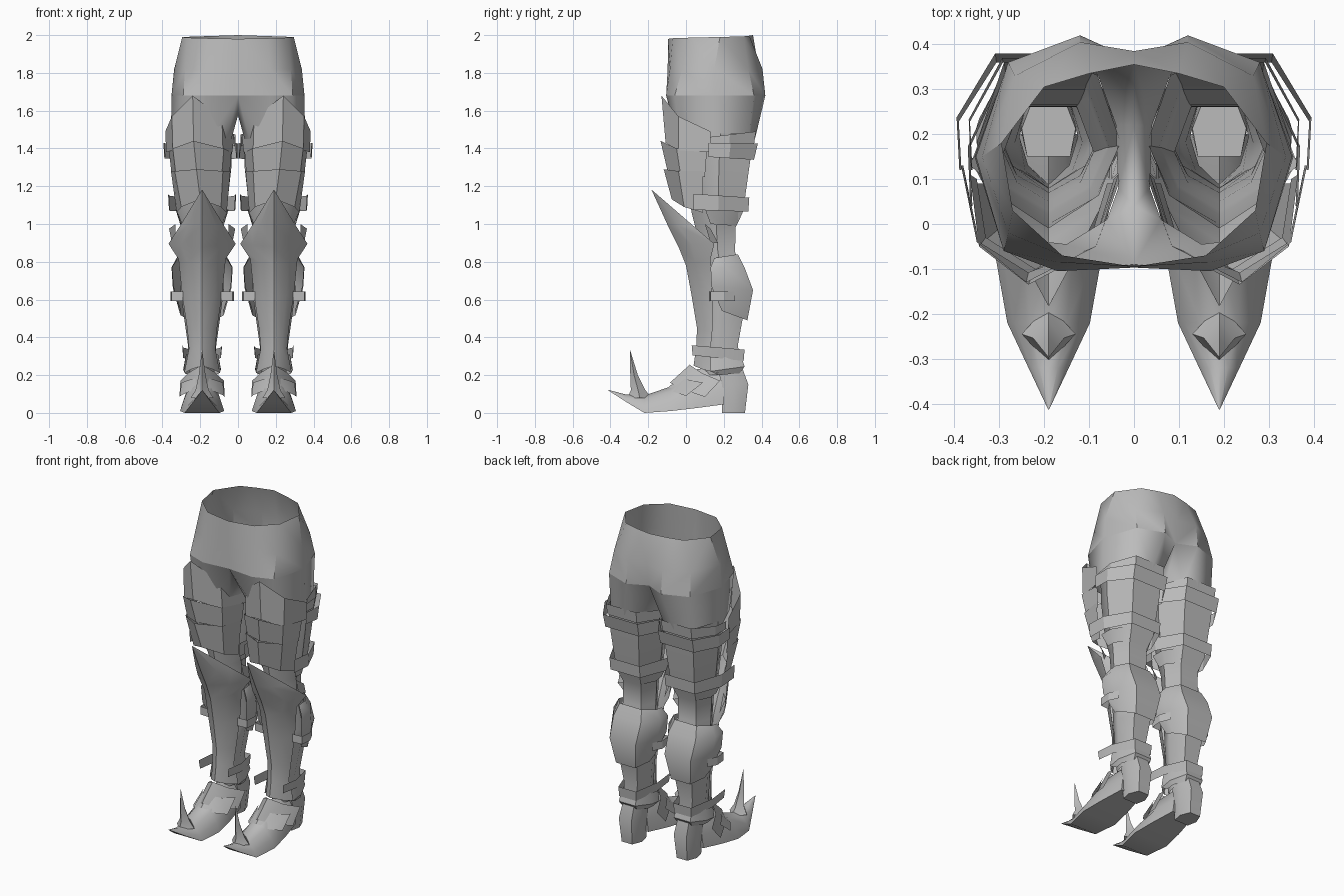
import bpy, bmesh, math

steel = bpy.data.materials.new("grey_steel")
steel.diffuse_color = (0.5, 0.5, 0.5, 1)
CX = 0.19  # centre line of one leg


def loft(name, rows, closed=False, cap_start=False, cap_end=False, angle=40):
    """Skin rows of points into a surface and mirror it to the other leg."""
    bm = bmesh.new()
    vs = [[bm.verts.new(p) for p in r] for r in rows]
    n = len(rows[0])
    for a, b in zip(vs, vs[1:]):
        for i in range(n if closed else n - 1):
            j = (i + 1) % n
            bm.faces.new((a[i], a[j], b[j], b[i]))
    if cap_start:
        bm.faces.new(vs[0])
    if cap_end:
        bm.faces.new(vs[-1])
    bmesh.ops.remove_doubles(bm, verts=bm.verts, dist=0.0005)
    bmesh.ops.recalc_face_normals(bm, faces=bm.faces)
    me = bpy.data.meshes.new(name)
    bm.to_mesh(me)
    bm.free()
    me.materials.append(steel)
    ob = bpy.data.objects.new(name, me)
    bpy.context.collection.objects.link(ob)
    bpy.ops.object.select_all(action='DESELECT')
    ob.select_set(True)
    bpy.context.view_layer.objects.active = ob
    bpy.ops.object.shade_smooth_by_angle(angle=math.radians(angle))
    m = ob.modifiers.new("mirror", 'MIRROR')
    m.merge_threshold = 0.001
    return ob


def section(z, w, yf, yb):
    """Leg cross-section: pointed front, flat back."""
    d = yb - yf
    prof = [(0, 0), (.7, .2), (1, .52), (.62, 1), (-.62, 1), (-1, .52), (-.7, .2)]
    return [(CX + a * w, yf + b * d, z) for a, b in prof]


def back_wrap(w, ye, yb, ze, zb):
    """Open row around the back of a leg, from side to side."""
    ym = ye + .45 * (yb - ye)
    zm = ze + .45 * (zb - ze)
    return [(CX + w * .97, ye, ze), (CX + w, ym, zm), (CX + w * .58, yb, zb),
            (CX - w * .58, yb, zb), (CX - w, ym, zm), (CX - w * .97, ye, ze)]


def ridge_row(hw, ze, ye, zr, yr, bulge=.12):
    """Open row over the front with a central ridge."""
    ym, zm = yr + (.5 - bulge) * (ye - yr), (ze + zr) / 2
    return [(CX - hw, ye, ze), (CX - hw * .62, ym, zm), (CX, yr, zr),
            (CX + hw * .62, ym, zm), (CX + hw, ye, ze)]


# Pelvis: half-torso arcs, then the crotch closes each thigh ring
def arc(z, pts, front=0):
    return [(x, y, z + front * (1 - i / 6)) for i, (x, y) in enumerate(pts)]


waist = arc(2.0, [(0, -.095), (.16, -.07), (.27, .03), (.295, .18), (.2, .305), (.1, .335), (0, .355)], -.02)
hips = arc(1.82, [(0, -.097), (.17, -.085), (.28, -.02), (.338, .15), (.265, .33), (.12, .405), (0, .385)])
seat = arc(1.68, [(0, -.09), (.17, -.105), (.29, -.06), (.352, .15), (.28, .36), (.12, .42), (0, .365)])
loft("pelvis", [waist, hips, seat])
crotch = [(0, .22, 1.585), (0, .04, 1.575)]
thigh = [(.06, .01), (.15, -.045), (.28, -.03), (.355, .15), (.29, .33), (.17, .365), (.08, .33), (.04, .22), (.035, .08)]
loft("upper_thigh", [seat + crotch, [(x, y, 1.45) for x, y in thigh]], closed=True, angle=60)

# Leg under the armour
loft("leg", [section(*s) for s in (
    (1.48, .16, -.01, .36), (1.3, .155, 0, .335), (1.12, .135, .02, .31), (1.06, .13, .03, .3),
    (.98, .1, .05, .262), (.85, .1, .07, .26), (.65, .115, .08, .33), (.5, .095, .08, .3),
    (.36, .075, .08, .275), (.2, .065, .09, .29))], closed=True)

# Thigh plates: tall top plate and two overlapping lower ones
loft("thigh_plate_top", [
    [(.02, .13, 1.47), (.085, -.05, 1.56), (.24, -.13, 1.68), (.35, -.04, 1.57), (.385, .13, 1.49)],
    [(.03, .13, 1.38), (.08, -.04, 1.39), (.235, -.108, 1.43), (.345, -.04, 1.39), (.38, .13, 1.38)]])
loft("thigh_plate_middle", [
    [(.035, .11, 1.38), (.075, -.05, 1.4), (.235, -.135, 1.44), (.345, -.05, 1.4), (.365, .11, 1.38)],
    [(.045, .1, 1.25), (.085, -.03, 1.27), (.22, -.1, 1.29), (.33, -.03, 1.27), (.35, .1, 1.25)]])
loft("thigh_plate_lower", [
    [(.04, .09, 1.28), (.08, -.04, 1.28), (.22, -.118, 1.29), (.335, -.04, 1.28), (.355, .09, 1.28)],
    [(.06, .09, 1.06), (.09, -.01, 1.09), (.2, -.075, 1.13), (.3, -.01, 1.09), (.325, .09, 1.06)]])

# Cuff and straps behind the thigh
loft("thigh_cuff", [back_wrap(.178, .12, .37, 1.46, 1.49), back_wrap(.175, .12, .36, 1.41, 1.42)], angle=20)
loft("thigh_strap_upper", [back_wrap(.205, .12, .38, 1.43, 1.425), back_wrap(.2, .12, .36, 1.355, 1.34)], angle=20)
loft("thigh_strap_lower", [back_wrap(.18, .04, .335, 1.16, 1.14), back_wrap(.175, .04, .33, 1.075, 1.065)], angle=20)
loft("knee_cuff", [back_wrap(.14, .1, .3, 1.08, 1.07), back_wrap(.115, .13, .265, 1.0, .99)])

# Greave with pointed knee and flared wings
loft("greave", [ridge_row(*r) for r in (
    (.003, 1.178, -.178, 1.18, -.182), (.12, .985, .045, 1.0, -.1), (.178, .895, .15, .88, -.04),
    (.125, .815, .13, .78, 0), (.105, .62, .14, .62, .03), (.078, .44, .14, .45, .058),
    (.07, .34, .13, .35, .055), (.095, .21, .17, .25, .04))], angle=50)

# Small pointed tabs beside the knee
for side in (-1, 1):
    x = CX + side * .14
    loft("knee_tab", [[(x, .1, 1.0), (x + side * .035, .13, .975)],
                      [(x, .13, .9), (x + side * .02, .17, .9)]])

# Calf shell and its side buckles
loft("calf_guard", [back_wrap(.13, .15, .275, .82, .84), back_wrap(.162, .13, .31, .77, .77),
                    back_wrap(.155, .135, .355, .67, .65), back_wrap(.115, .19, .325, .54, .49)], angle=45)
for side in (-1, 1):
    xs = [(.1, .125), (.162, .13), (.168, .2), (.14, .26)]
    loft("calf_buckle", [[(CX + side * a, y, z) for a, y in xs] for z in (.642, .592)], angle=20)

# Ankle strap and heel guard
loft("ankle_strap", [back_wrap(.105, .03, .31, .358, .335), back_wrap(.1, .035, .305, .305, .275)], angle=20)
loft("ankle_guard", [back_wrap(.085, .13, .29, .31, .31), back_wrap(.1, .13, .31, .22, .245),
                     back_wrap(.085, .17, .285, .2, .21)], angle=30)


# Boot: heel block and pointed foot
def heel(z, w, yf, yb):
    return [(CX + a * w, yf + b * (yb - yf), z) for a, b in
            ((-.8, 0), (.8, 0), (1, .5), (.6, 1), (-.6, 1), (-1, .5))]


loft("heel", [heel(.3, .06, .15, .275), heel(.15, .072, .19, .33), heel(0, .06, .19, .312)],
     closed=True, cap_start=True, cap_end=True, angle=50)


def foot(y, hw, zb, zt):
    d = zt - zb
    return [(CX + a * hw, y, zb + b * d) for a, b in
            ((-1, 0), (-.85, .4), (-.45, .82), (0, 1), (.45, .82), (.85, .4), (1, 0))]


loft("foot", [foot(*f) for f in (
    (.2, .07, .045, .25), (.05, .1, .025, .23), (-.08, .117, .01, .14), (-.22, .092, 0, .092),
    (-.32, .045, .06, .098), (-.413, .001, .12, .122))], closed=True, cap_start=True, cap_end=True, angle=50)

# Instep plates over the foot
loft("instep_plate", [ridge_row(.12, .085, .1, .16, -.085), ridge_row(.115, .17, .18, .255, .02)])
loft("toe_plate", [ridge_row(.118, .09, .0, .13, -.1), ridge_row(.11, .16, .09, .19, -.03)])


# Upright spike on the toe
def spike(z, w, yf, yb):
    ym = (yf + yb) / 2
    return [(CX, yf, z), (CX + w, ym, z), (CX, yb, z), (CX - w, ym, z)]


loft("toe_spike", [spike(.08, .06, -.31, -.18), spike(.12, .035, -.292, -.215), spike(.2, .018, -.295, -.255),
                   spike(.33, .001, -.297, -.295)], closed=True, angle=60)
